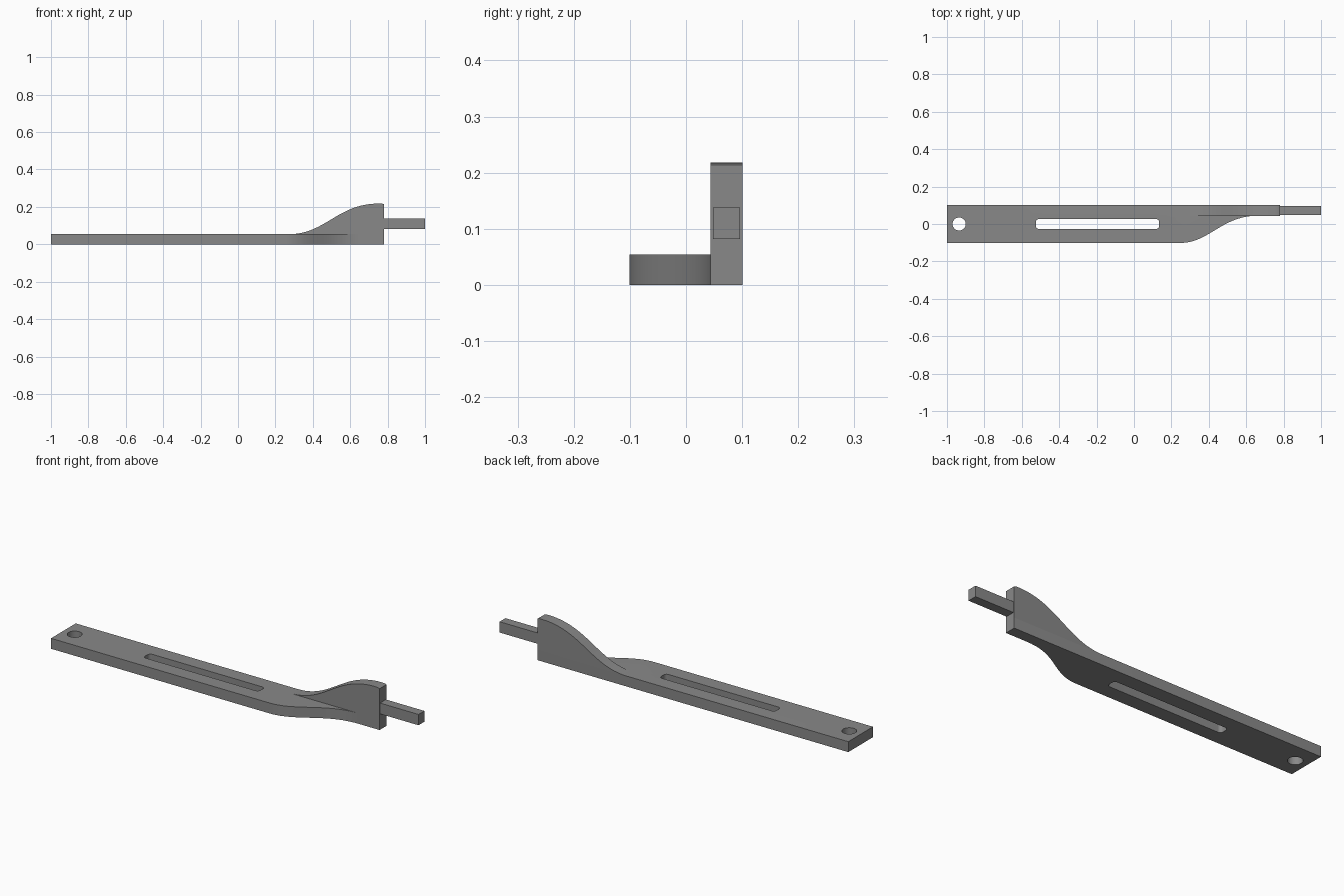
import bpy, bmesh, math
from mathutils import Vector

if "Cube" in bpy.data.objects:
    bpy.data.objects.remove(bpy.data.objects["Cube"])

steel = bpy.data.materials.new("grey_steel")
steel.diffuse_color = (0.25, 0.25, 0.25, 1)
steel.use_nodes = True
steel.node_tree.nodes["Principled BSDF"].inputs["Base Color"].default_value = steel.diffuse_color


def extrude(name, pts, offset):
    """Extrude a closed 3D outline along an offset into a solid."""
    bm = bmesh.new()
    face = bm.faces.new([bm.verts.new(p) for p in pts])
    out = bmesh.ops.extrude_face_region(bm, geom=[face])
    verts = [g for g in out["geom"] if isinstance(g, bmesh.types.BMVert)]
    bmesh.ops.translate(bm, verts=verts, vec=Vector(offset))
    bmesh.ops.recalc_face_normals(bm, faces=bm.faces)
    me = bpy.data.meshes.new(name)
    bm.to_mesh(me)
    bm.free()
    me.materials.append(steel)
    ob = bpy.data.objects.new(name, me)
    bpy.context.collection.objects.link(ob)
    return ob


def bezier(a, b, c, d, n=24):
    """Points on a cubic curve."""
    out = []
    for i in range(n + 1):
        t = i / n
        s = 1 - t
        out.append(tuple(s**3 * p + 3 * s * s * t * q + 3 * s * t * t * r + t**3 * w
                         for p, q, r, w in zip(a, b, c, d)))
    return out


def rounded_slot(x0, x1, y0, y1, r, n=8):
    """Rectangle outline with rounded corners."""
    pts = []
    for k, (cx, cy) in enumerate([(x1 - r, y1 - r), (x0 + r, y1 - r),
                                  (x0 + r, y0 + r), (x1 - r, y0 + r)]):
        for i in range(n + 1):
            a = math.pi / 2 * (k + i / n)
            pts.append((cx + r * math.cos(a), cy + r * math.sin(a)))
    return pts


def boolean(target, other, op):
    mod = target.modifiers.new(op.lower(), "BOOLEAN")
    mod.object = other
    mod.operation = op
    mod.solver = "EXACT"
    bpy.context.view_layer.objects.active = target
    bpy.ops.object.modifier_apply(modifier=mod.name)
    bpy.data.objects.remove(other)


END, WEB_Y, BACK = 0.78, 0.044, 0.101

# Flat bar whose front edge sweeps back into the upright web
sweep = bezier((0.25, -0.101), (0.40, -0.101), (0.47, WEB_Y), (0.66, WEB_Y))
outline = [(-1, BACK), (-1, -0.101)] + sweep + [(END, WEB_Y), (END, BACK)]
body = extrude("handle_bar", [(x, y, 0) for x, y in outline], (0, 0, 0.054))

# Upright web with a rising top edge
rise = bezier((0.27, 0.054), (0.47, 0.054), (0.53, 0.218), (0.755, 0.218))
profile = [(0.27, 0)] + rise + [(0.77, 0.2175), (END, 0.214), (END, 0)]
web = extrude("web", [(x, WEB_Y, z) for x, z in profile], (0, BACK - WEB_Y, 0))
boolean(body, web, "UNION")

# Hanging hole and long slot
hole = rounded_slot(-0.97, -0.90, -0.035, 0.035, 0.0349)
slot = rounded_slot(-0.525, 0.135, -0.026, 0.026, 0.017)
for pts in (hole, slot):
    cutter = extrude("cutter", [(x, y, -0.1) for x, y in pts], (0, 0, 0.3))
    boolean(body, cutter, "DIFFERENCE")

# Square tang at the tip
tang = extrude("tang", [(END, 0.048, 0.082), (END, 0.096, 0.082),
                        (END, 0.096, 0.138), (END, 0.048, 0.138)], (1 - END, 0, 0))

bpy.ops.object.select_all(action="DESELECT")
body.select_set(True)
bpy.context.view_layer.objects.active = body
bpy.ops.object.shade_smooth_by_angle(angle=math.radians(30))
